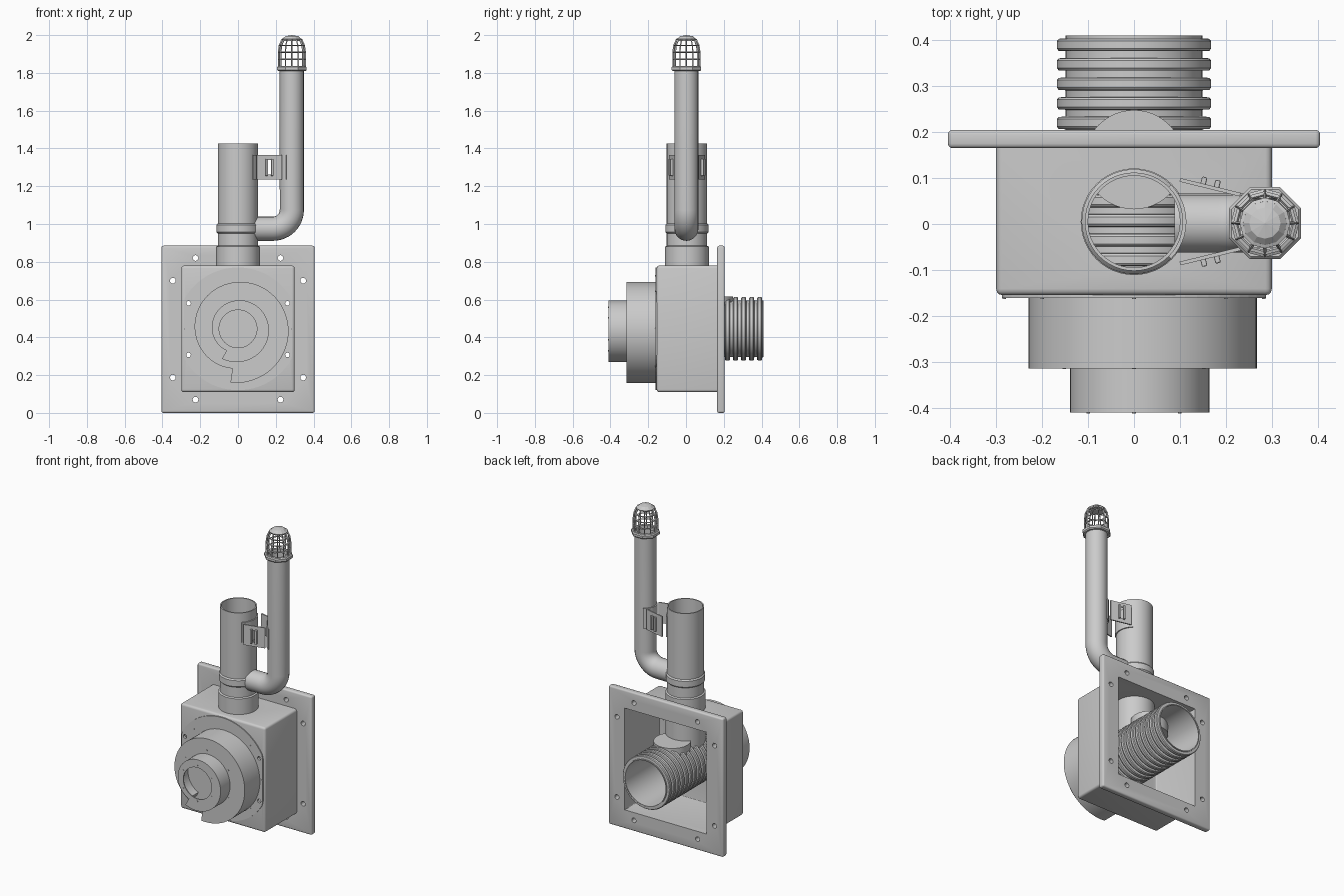
import bpy, bmesh
from math import sin, cos, pi, radians, sqrt
from mathutils import Matrix, Vector

if "Cube" in bpy.data.objects:
    bpy.data.objects.remove(bpy.data.objects["Cube"])

CZ = 0.445                      # height of the fan / hose axis
TO_Y = Matrix.Rotation(-pi / 2, 4, 'X')   # turns a z axis into +y


def activate(ob):
    bpy.ops.object.select_all(action='DESELECT')
    ob.select_set(True)
    bpy.context.view_layer.objects.active = ob


def smooth(ob):
    activate(ob)
    bpy.ops.object.shade_smooth_by_angle(angle=radians(35))
    return ob


def make(name, bm, mat=Matrix()):
    bmesh.ops.recalc_face_normals(bm, faces=bm.faces)
    bm.transform(mat)
    me = bpy.data.meshes.new(name)
    bm.to_mesh(me)
    bm.free()
    ob = bpy.data.objects.new(name, me)
    bpy.context.collection.objects.link(ob)
    return ob


def lathe(name, prof, n=48, mat=Matrix(), closed=False):
    bm = bmesh.new()
    rings = [[bm.verts.new((r * cos(2 * pi * i / n), r * sin(2 * pi * i / n), z))
              for i in range(n)] for r, z in prof]
    pairs = list(zip(rings, rings[1:])) + ([(rings[-1], rings[0])] if closed else [])
    for a, b in pairs:
        for i in range(n):
            j = (i + 1) % n
            bm.faces.new((a[i], a[j], b[j], b[i]))
    bmesh.ops.remove_doubles(bm, verts=bm.verts, dist=1e-5)
    return make(name, bm, mat)


def rod(name, r, p, y0, y1, n=20):
    """Solid cylinder along y at (x, z) = p."""
    return lathe(name, [(0, y0), (r, y0), (r, y1), (0, y1)], n,
                 Matrix.Translation((p[0], 0, p[1])) @ TO_Y)


def box(name, lo, hi, mat=Matrix()):
    bm = bmesh.new()
    bmesh.ops.create_cube(bm, size=1)
    lo, hi = Vector(lo), Vector(hi)
    for v in bm.verts:
        v.co = (lo + hi) / 2 + v.co * (hi - lo)
    return make(name, bm, mat)


def prism(name, pts, y0, y1):
    """Outline in x, z extruded along y."""
    bm = bmesh.new()
    a = [bm.verts.new((x, y0, z)) for x, z in pts]
    b = [bm.verts.new((x, y1, z)) for x, z in pts]
    bm.faces.new(a)
    bm.faces.new(b)
    for i in range(len(pts)):
        j = (i + 1) % len(pts)
        bm.faces.new((a[i], a[j], b[j], b[i]))
    return make(name, bm)


def apply(ob, kind, **kw):
    m = ob.modifiers.new(kind, kind)
    for k, v in kw.items():
        setattr(m, k, v)
    activate(ob)
    bpy.ops.object.modifier_apply(modifier=m.name)


def cut(ob, cutters):
    for c in cutters:
        apply(ob, 'BOOLEAN', operation='DIFFERENCE', solver='EXACT', object=c)
        bpy.data.objects.remove(c)


def spiral(r0, r1, a0, n=72):
    return [((r0 + (r1 - r0) * i / n) * cos(a0 - 2 * pi * i / n),
             CZ + (r0 + (r1 - r0) * i / n) * sin(a0 - 2 * pi * i / n)) for i in range(n + 1)]


# Housing: open-backed box with rounded edges
PLATE_HOLES = [(sx * 0.262, z) for sx in (-1, 1) for z in (0.58, 0.307)]
housing = box("housing_box", (-0.3, -0.155, 0.11), (0.3, 0.17, 0.78))
bm = bmesh.new()
bm.from_mesh(housing.data)
bmesh.ops.delete(bm, geom=[f for f in bm.faces if f.calc_center_median().y > 0.16], context='FACES')
bm.to_mesh(housing.data)
bm.free()
apply(housing, 'BEVEL', width=0.014, segments=3)
apply(housing, 'SOLIDIFY', thickness=0.01, offset=-1)
cut(housing, [rod("hole", 0.012, p, -0.2, -0.1) for p in PLATE_HOLES]
    + [lathe("hole", [(0, 0.7), (0.106, 0.7), (0.106, 0.85), (0, 0.85)], 48,
             Matrix.Translation((0, 0.005, 0)))])
smooth(housing)

# Wall flange with window and bolt holes
flange = box("wall_flange", (-0.405, 0.165, 0.0), (0.405, 0.205, 0.885))
apply(flange, 'BEVEL', width=0.01, segments=3)
cut(flange, [box("window", (-0.29, 0.1, 0.12), (0.29, 0.3, 0.77))]
    + [rod("hole", 0.015, (sx * x, z), 0.1, 0.3) for sx in (-1, 1)
       for x, z in ((0.225, 0.82), (0.345, 0.70), (0.345, 0.187), (0.225, 0.07))])
smooth(flange)

# Round mounting plate, trimmed at both sides
pts = [(max(-0.287, min(0.287, 0.325 * cos(2 * pi * i / 72))), CZ + 0.325 * sin(2 * pi * i / 72))
       for i in range(72)]
plate = prism("mounting_plate", pts, -0.161, -0.154)
cut(plate, [rod("hole", 0.012, p, -0.2, -0.1) for p in PLATE_HOLES])

# Two stacked snail-shaped fan casings
smooth(prism("large_fan_casing", spiral(0.212, 0.288, radians(-98)), -0.314, -0.16))
small = prism("small_fan_casing", spiral(0.130, 0.180, radians(-118)), -0.41, -0.313)
cut(small, [prism("cavity", spiral(0.122, 0.172, radians(-118)), -0.403, -0.318),
            rod("inlet", 0.1, (0, CZ), -0.45, -0.36, 48)])
smooth(small)

# Rivets
for r, n, y in ((0.282, 8, -0.161), (0.175, 6, -0.314), (0.115, 6, -0.41)):
    for i in range(n):
        a = pi / 2 + 2 * pi * i / n
        rod("rivet", 0.004, (r * cos(a), CZ + r * sin(a)), y - 0.002, y + 0.004, 8)

# Corrugated hose
prof = [(0.143, 0.41), (0.143, -0.146), (0.149, -0.146)]
for k in range(12, -1, -1):
    y = 0.39 - 0.0425 * k
    prof += [(0.149, y - 0.014), (0.164, y - 0.013), (0.168, y - 0.008),
             (0.168, y + 0.008), (0.164, y + 0.013), (0.149, y + 0.014)]
prof += [(0.149, 0.41)]
smooth(lathe("corrugated_hose", prof, 56, Matrix.Translation((0, 0, CZ)) @ TO_Y, True))
smooth(lathe("hose_saddle_stub", [(0, 0.52), (0.108, 0.52), (0.108, 0.615), (0, 0.615)], 48,
             Matrix.Translation((0, 0.14, 0))))

# Main vertical pipe with collar and bead
prof = [(0.1, 0.56), (0.116, 0.56), (0.116, 0.88), (0.107, 0.885), (0.107, 0.95), (0.114, 0.957),
        (0.114, 0.995), (0.107, 1.003), (0.107, 1.425), (0.1, 1.425)]
smooth(lathe("main_pipe", prof, 48, Matrix.Translation((0, 0.005, 0)), True))

# Vent pipe: elbow swept along a path
cu = bpy.data.curves.new("vent_pipe", 'CURVE')
cu.dimensions = '3D'
cu.bevel_depth = 0.064
cu.bevel_resolution = 8
path = [(0.088, 0.975)] + [(0.185 + 0.1 * sin(t * pi / 24), 1.075 - 0.1 * cos(t * pi / 24))
                           for t in range(13)] + [(0.285, 1.82)]
sp = cu.splines.new('POLY')
sp.points.add(len(path) - 1)
for p, (x, z) in zip(sp.points, path):
    p.co = (x, 0.002, z, 1)
vent = bpy.data.objects.new("vent_pipe", cu)
bpy.context.collection.objects.link(vent)
activate(vent)
bpy.ops.object.convert(target='MESH')
smooth(bpy.context.object)

# Vent cap: octagonal collar, barred cage, solid crown
VENT = Matrix.Translation((0.285, 0.002, 0))
lathe("cap_collar", [(0.058, 1.81), (0.079, 1.81), (0.085, 1.816), (0.085, 1.83), (0.079, 1.836),
                     (0.058, 1.836)], 8, VENT @ Matrix.Rotation(pi / 8, 4, 'Z'), True)
cage = lathe("cap_cage", [(0.069, 1.833), (0.069, 1.872), (0.069, 1.91), (0.064, 1.945),
                          (0.05, 1.977)], 12, VENT)
apply(cage, 'WIREFRAME', thickness=0.011, use_even_offset=False, use_boundary=True)
lathe("cap_crown", [(0, 1.968), (0.05, 1.97), (0.052, 1.978), (0.034, 1.994), (0, 2.0)], 12, VENT)

# Pipe bracket: two slotted plates with bolts, and curved saddles
for s in (-1, 1):
    # local frame: x along the plate, y outward
    M = Matrix.Translation((0.1, 0.005 + s * 0.091, 0)) @ Matrix.Rotation(-s * 0.24, 4, 'Z')
    for lo, hi in (((0, 1.235), (0.052, 1.365)), ((0.082, 1.235), (0.135, 1.365)),
                   ((0.052, 1.235), (0.082, 1.262)), ((0.052, 1.338), (0.082, 1.365))):
        box("bracket_plate", (lo[0], -0.004, lo[1]), (hi[0], 0.004, hi[1]), M)
    for x in (0.051, 0.081):
        bolt = box("bracket_bolt", (x - 0.006, min(0, s * 0.019), 1.255),
                   (x + 0.006, max(0, s * 0.019), 1.345), M)
        apply(bolt, 'BEVEL', width=0.003, segments=2)


def saddle(name, cx, r, a0, a1):
    bm = bmesh.new()
    cols = []
    for i in range(13):
        a = radians(a0 + (a1 - a0) * i / 12)
        cols.append([bm.verts.new((cx + q * cos(a), 0.005 + q * sin(a), z))
                     for q, z in ((r, 1.235), (r + 0.007, 1.235), (r + 0.007, 1.365), (r, 1.365))])
    for a, b in zip(cols, cols[1:]):
        for i in range(4):
            j = (i + 1) % 4
            bm.faces.new((a[i], a[j], b[j], b[i]))
    bm.faces.new(cols[0])
    bm.faces.new(cols[-1])
    smooth(make(name, bm))


saddle("main_saddle", 0, 0.107, -45, 45)
saddle("vent_saddle", 0.285, 0.064, 115, 245)
